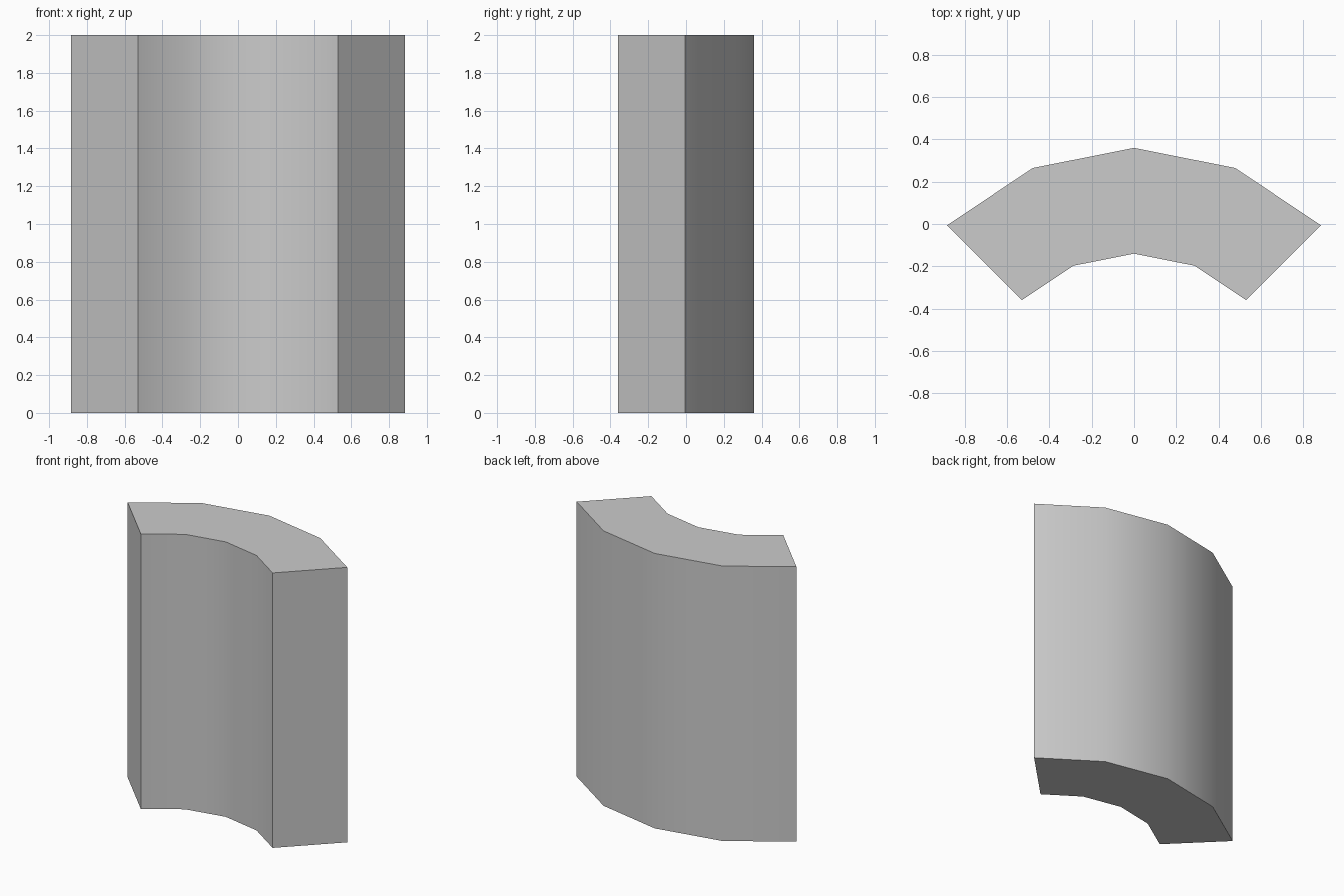
import bpy, bmesh, math

if "Cube" in bpy.data.objects:
    bpy.data.objects.remove(bpy.data.objects["Cube"])

R_OUT, R_IN, HEIGHT, STEPS = 1.25, 0.75, 2.0, 4
CENTRE_Y = -(R_OUT + R_IN * math.cos(math.pi / 4)) / 2


def arc(radius):
    """Points of a quarter arc centred on the +y direction."""
    angles = [-math.pi / 4 + i * math.pi / 2 / STEPS for i in range(STEPS + 1)]
    return [(radius * math.sin(a), CENTRE_Y + radius * math.cos(a), 0) for a in angles]


# Quarter-ring footprint extruded straight up
bm = bmesh.new()
footprint = bm.faces.new([bm.verts.new(p) for p in arc(R_OUT) + arc(R_IN)[::-1]])
top = bmesh.ops.extrude_face_region(bm, geom=[footprint], use_keep_orig=True)
bmesh.ops.translate(bm, vec=(0, 0, HEIGHT),
                    verts=[v for v in top["geom"] if isinstance(v, bmesh.types.BMVert)])
bmesh.ops.recalc_face_normals(bm, faces=bm.faces)

mesh = bpy.data.meshes.new("curved_wall")
bm.to_mesh(mesh)
bm.free()
wall = bpy.data.objects.new("curved_wall", mesh)
bpy.context.collection.objects.link(wall)

# Plain grey
grey = bpy.data.materials.new("light_grey")
grey.diffuse_color = (0.6, 0.6, 0.6, 1)
grey.use_nodes = True
grey.node_tree.nodes["Principled BSDF"].inputs["Base Color"].default_value = grey.diffuse_color
mesh.materials.append(grey)

# Smooth curved sides, sharp ends and rims
bpy.context.view_layer.objects.active = wall
wall.select_set(True)
bpy.ops.object.shade_smooth_by_angle(angle=math.radians(30))
